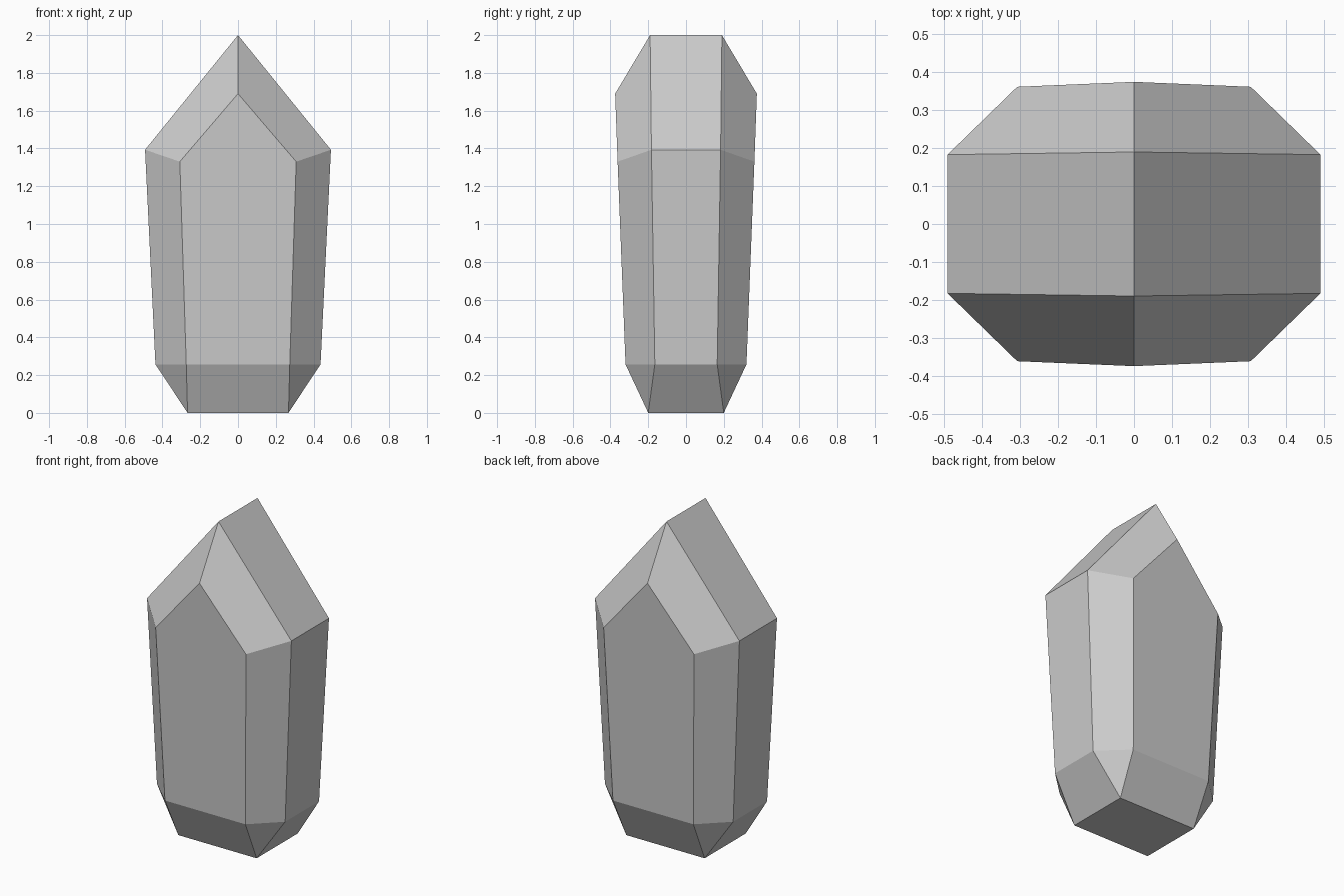
import bpy, bmesh, math

if "Cube" in bpy.data.objects:
    bpy.data.objects.remove(bpy.data.objects["Cube"])

# One quarter of the crystal's corner points; mirrored in x and y
QUARTER = [
    (0.267, 0.20, 0.0),                             # base corner
    (0.274, 0.32, 0.257), (0.437, 0.165, 0.257),    # lower girdle
    (0.308, 0.362, 1.33), (0.492, 0.183, 1.393),    # upper girdle
    (0.0, 0.375, 1.69), (0.0, 0.19, 2.0),           # roof peak and ridge end
]

points = {(x * sx, y * sy, z) for x, y, z in QUARTER
          for sx in (1, -1) for sy in (1, -1)}

# Crystal body: convex hull with near-flat triangles merged into facets
bm = bmesh.new()
for p in sorted(points):
    bm.verts.new(p)
bmesh.ops.convex_hull(bm, input=bm.verts[:])
bmesh.ops.dissolve_limit(bm, angle_limit=math.radians(4),
                         verts=bm.verts[:], edges=bm.edges[:])
bmesh.ops.recalc_face_normals(bm, faces=bm.faces[:])

mesh = bpy.data.meshes.new("crystal")
bm.to_mesh(mesh)
bm.free()
bpy.context.collection.objects.link(bpy.data.objects.new("crystal", mesh))
